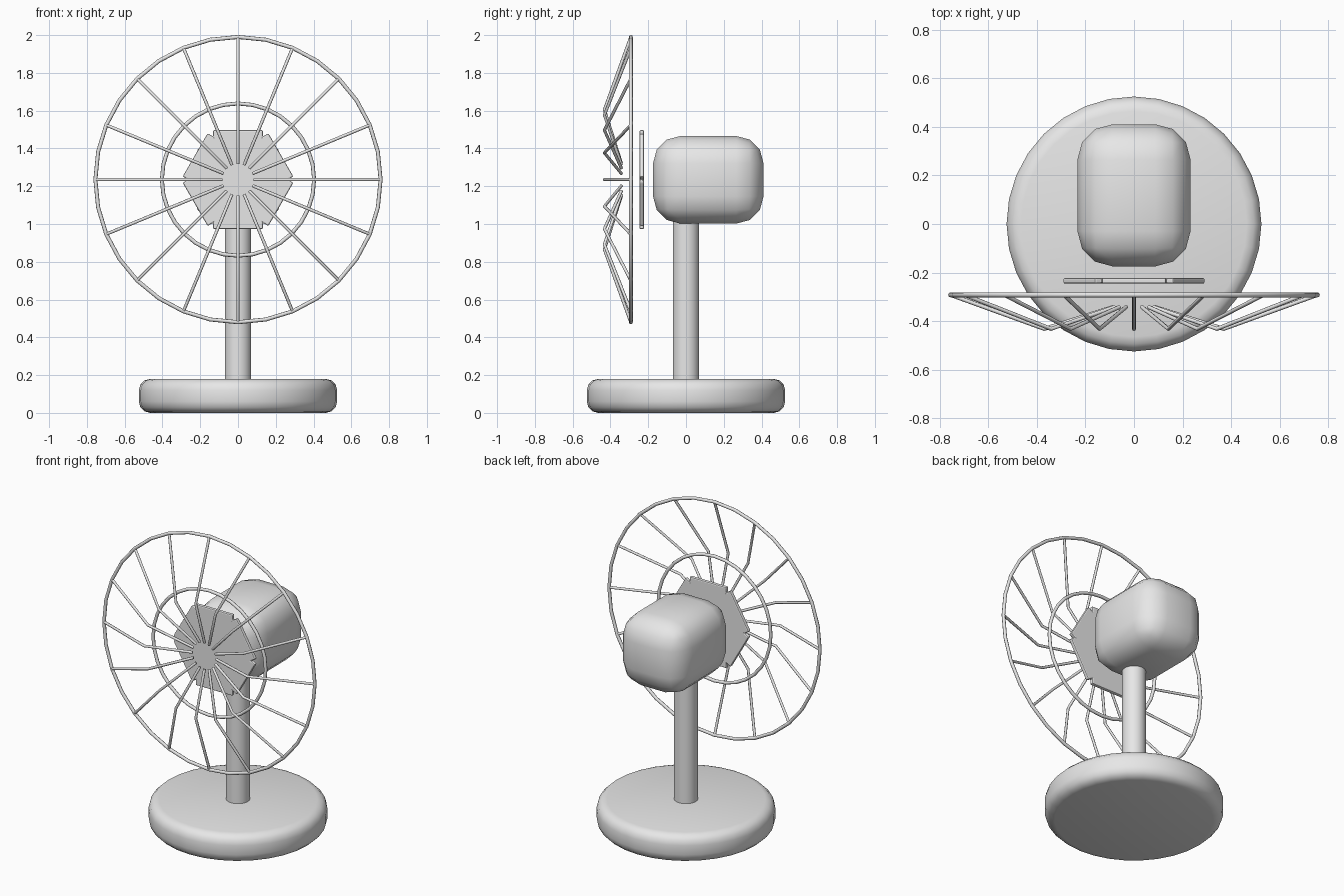
import bpy, bmesh
from math import sin, cos, pi

cube = bpy.data.objects.get("Cube")
if cube:
    bpy.data.objects.remove(cube, do_unlink=True)

grey = bpy.data.materials.new("light_grey")
grey.use_nodes = True
grey.diffuse_color = (0.8, 0.8, 0.8, 1)
grey.node_tree.nodes["Principled BSDF"].inputs["Base Color"].default_value = (0.8, 0.8, 0.8, 1)

HUB_Z = 1.235      # height of the fan axis
GUARD_Y = -0.292   # plane of the guard rings


def finish(obj, name, bevel=0, segments=1):
    """Name, colour, optionally round the edges."""
    obj.name = name
    obj.data.materials.append(grey)
    if bevel:
        mod = obj.modifiers.new("rounding", "BEVEL")
        mod.width = bevel
        mod.segments = segments
        mod.limit_method = "ANGLE"
        mod.angle_limit = 0.6
    return obj


def smooth(obj):
    for poly in obj.data.polygons:
        poly.use_smooth = True


def cylinder(name, radius, bottom, top, bevel=0, segments=1):
    bpy.ops.mesh.primitive_cylinder_add(vertices=32, radius=radius, depth=top - bottom,
                                        location=(0, 0, (bottom + top) / 2))
    return finish(bpy.context.object, name, bevel, segments)


# Base and column
base = cylinder("base", 0.525, 0, 0.18, 0.06, 3)
smooth(base)
column = cylinder("column", 0.07, 0.15, 1.1)
bpy.ops.object.shade_smooth_by_angle()

# Motor housing
bpy.ops.mesh.primitive_cube_add(size=1, location=(0, 0.118, 1.234))
motor = bpy.context.object
motor.scale = (0.466, 0.585, 0.464)
bpy.ops.object.transform_apply(location=False, rotation=False, scale=True)
finish(motor, "motor_housing", 0.145, 3)
smooth(motor)

# Six square-tipped blades joined in one flat plate
REACH, HALF = 0.262, 0.132
bm = bmesh.new()
outline = []
for i in range(6):
    a = pi / 6 + i * pi / 3
    for along, across in ((REACH, -HALF), (REACH, HALF)):
        outline.append((along * cos(a) - across * sin(a), along * sin(a) + across * cos(a)))
    notch = a + pi / 6
    outline.append((2 * HALF * cos(notch), 2 * HALF * sin(notch)))
face = bm.faces.new([bm.verts.new((x, -0.246, z)) for x, z in outline])
back = bmesh.ops.extrude_face_region(bm, geom=[face])["geom"]
bmesh.ops.translate(bm, vec=(0, 0.024, 0),
                    verts=[v for v in back if isinstance(v, bmesh.types.BMVert)])
bmesh.ops.recalc_face_normals(bm, faces=bm.faces)
mesh = bpy.data.meshes.new("fan_blades")
bm.to_mesh(mesh)
bm.free()
blades = bpy.data.objects.new("fan_blades", mesh)
blades.location.z = HUB_Z
bpy.context.collection.objects.link(blades)
finish(blades, "fan_blades", 0.007, 2)

# Guard rings
for name, radius in (("guard_outer_ring", 0.755), ("guard_inner_ring", 0.403)):
    bpy.ops.mesh.primitive_torus_add(major_segments=32, minor_segments=8,
                                     major_radius=radius, minor_radius=0.0105,
                                     location=(0, GUARD_Y, HUB_Z), rotation=(pi / 2, 0, 0))
    ring = finish(bpy.context.object, name)
    smooth(ring)

# Bent guard spokes
curve = bpy.data.curves.new("guard_spokes", "CURVE")
curve.dimensions = "3D"
curve.bevel_depth = 0.0085
curve.bevel_resolution = 2
curve.use_fill_caps = True
for i in range(16):
    a = i * pi / 8
    spline = curve.splines.new("POLY")
    spline.points.add(2)
    for point, (r, y) in zip(spline.points, ((0.755, GUARD_Y), (0.37, -0.432), (0.085, -0.342))):
        point.co = (r * cos(a), y, r * sin(a), 1)
spokes = bpy.data.objects.new("guard_spokes", curve)
spokes.location.z = HUB_Z
bpy.context.collection.objects.link(spokes)
finish(spokes, "guard_spokes")
